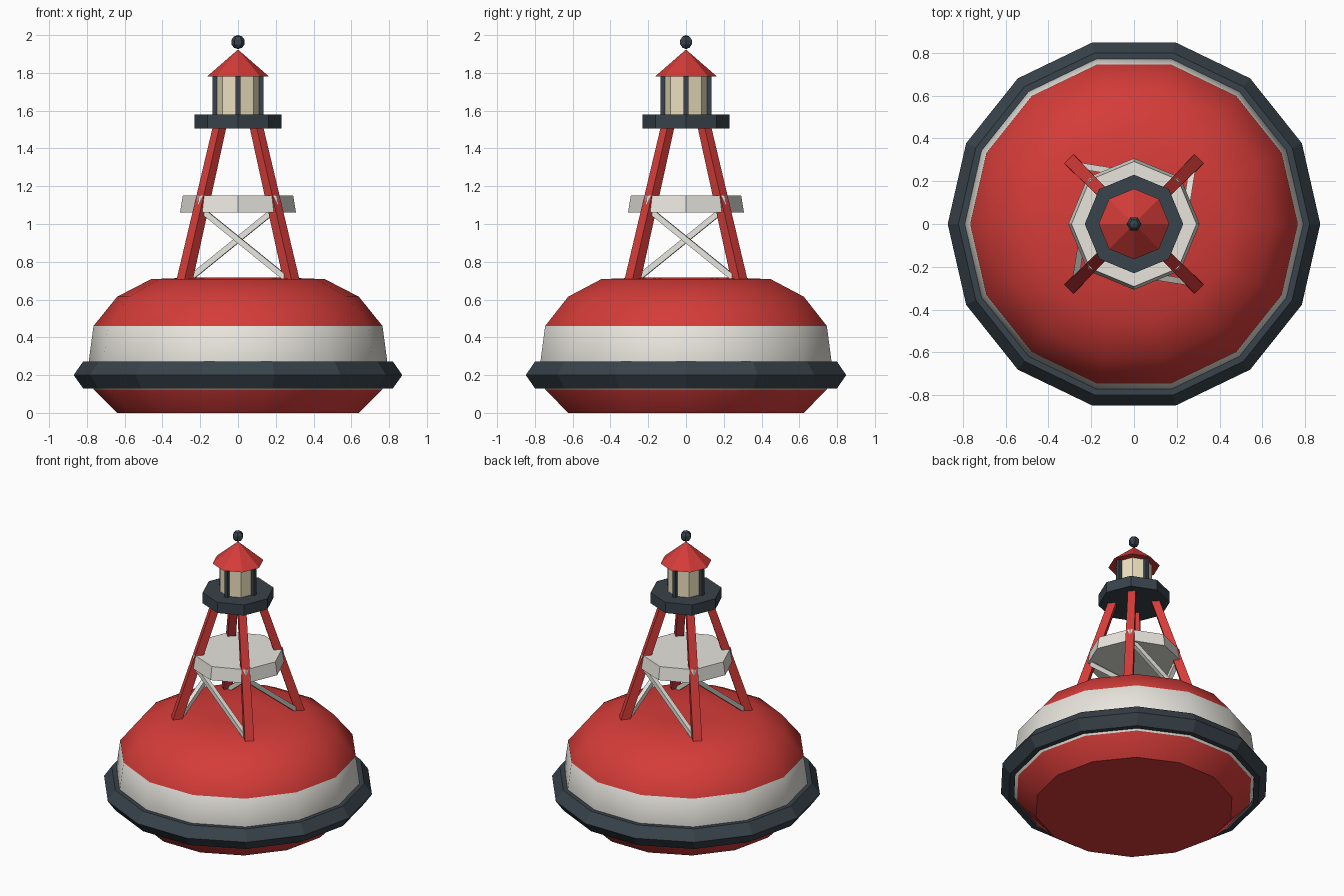
import bpy, bmesh
from math import pi, sin, cos, sqrt
from mathutils import Vector, Matrix

if "Cube" in bpy.data.objects:
    bpy.data.objects.remove(bpy.data.objects["Cube"])


def material(name, rgb):
    m = bpy.data.materials.new(name)
    m.diffuse_color = (*rgb, 1)
    m.use_nodes = True
    m.node_tree.nodes["Principled BSDF"].inputs["Base Color"].default_value = m.diffuse_color
    return m


RED = material("red_paint", (0.66, 0.045, 0.04))
WHITE = material("white_paint", (0.80, 0.78, 0.72))
DARK = material("dark_rubber", (0.04, 0.056, 0.07))
GLASS = material("lamp_glass", (0.84, 0.75, 0.52))


def finish(name, bm, *mats):
    bmesh.ops.recalc_face_normals(bm, faces=bm.faces)
    me = bpy.data.meshes.new(name)
    bm.to_mesh(me)
    bm.free()
    ob = bpy.data.objects.new(name, me)
    bpy.context.collection.objects.link(ob)
    for m in mats:
        me.materials.append(m)
    return ob


def lathe(name, profile, sides, mats, loop=False, white_span=()):
    """Spin (radius, z) points about z; cap the ends or close the loop."""
    bm = bmesh.new()
    rings = [[bm.verts.new((r * cos(2 * pi * i / sides), r * sin(2 * pi * i / sides), z))
              for i in range(sides)] for r, z in profile]
    n = len(rings)
    for k in range(n if loop else n - 1):
        a, b = rings[k], rings[(k + 1) % n]
        for i in range(sides):
            j = (i + 1) % sides
            f = bm.faces.new((a[i], a[j], b[j], b[i]))
            f.material_index = int(k in white_span)
    if not loop:
        bm.faces.new(rings[0])
        bm.faces.new(rings[-1])
    return finish(name, bm, *mats)


def strut(name, p, q, w0, w1, mat):
    """Square bar from p to q with widths w0 and w1."""
    p, q = Vector(p), Vector(q)
    axis = (q - p).normalized()
    side = axis.cross(Vector((0, 0, 1))).normalized()
    out = axis.cross(side)
    rot = Matrix((side, out, axis)).transposed().to_4x4()
    bm = bmesh.new()
    bmesh.ops.create_cone(bm, segments=4, radius1=w0 / sqrt(2), radius2=w1 / sqrt(2),
                          depth=(q - p).length, cap_ends=True,
                          matrix=Matrix.Translation((p + q) / 2) @ rot @ Matrix.Rotation(pi / 4, 4, 'Z'))
    return finish(name, bm, mat)


# Float body with white belt, smooth shaded
hull = lathe("float_body",
             [(0.64, 0), (0.765, 0.125), (0.80, 0.2), (0.765, 0.46),
              (0.64, 0.615), (0.46, 0.708), (0.2, 0.718)],
             14, (RED, WHITE), white_span=(1, 2))
bpy.context.view_layer.objects.active = hull
hull.select_set(True)
bpy.ops.object.shade_smooth_by_angle(angle=0.6)
hull.select_set(False)

# Rubber fender ring
lathe("fender_ring", [(0.785, 0.13), (0.82, 0.13), (0.87, 0.2), (0.82, 0.272), (0.785, 0.272)],
      14, (DARK,), loop=True)

# Tower legs and one diagonal brace per side
for i in range(4):
    turn = Matrix.Rotation(i * pi / 2, 3, 'Z')
    strut(f"tower_leg_{i + 1}", turn @ Vector((0.288, -0.288, 0.68)),
          turn @ Vector((0.096, -0.096, 1.52)), 0.06, 0.05, RED)
    strut(f"diagonal_brace_{i + 1}", turn @ Vector((0.275, -0.275, 0.695)),
          turn @ Vector((-0.2, -0.2, 1.08)), 0.03, 0.03, WHITE)

# Middle plate and lantern platform
lathe("middle_plate", [(0.307, 1.06), (0.292, 1.15)], 8, (WHITE,))
lathe("lantern_platform", [(0.23, 1.505), (0.23, 1.58)], 8, (DARK,))

# Lantern glass, posts, roof and finial
lathe("lantern_glass", [(0.117, 1.575), (0.117, 1.785)], 8, (GLASS,))
for i in range(4):
    a = i * pi / 2
    bm = bmesh.new()
    bmesh.ops.create_cube(bm, size=1, matrix=Matrix.Translation((0.122 * cos(a), 0.122 * sin(a), 1.68))
                          @ Matrix.Diagonal((0.026, 0.026, 0.21, 1)))
    finish(f"lantern_post_{i + 1}", bm, DARK)
lathe("lantern_roof", [(0.165, 1.78), (0.004, 1.92)], 8, (RED,))
bm = bmesh.new()
bmesh.ops.create_uvsphere(bm, u_segments=6, v_segments=5, radius=0.037,
                          matrix=Matrix.Translation((0, 0, 1.963)) @ Matrix.Rotation(pi / 6, 4, 'Z'))
finish("finial_ball", bm, DARK)
